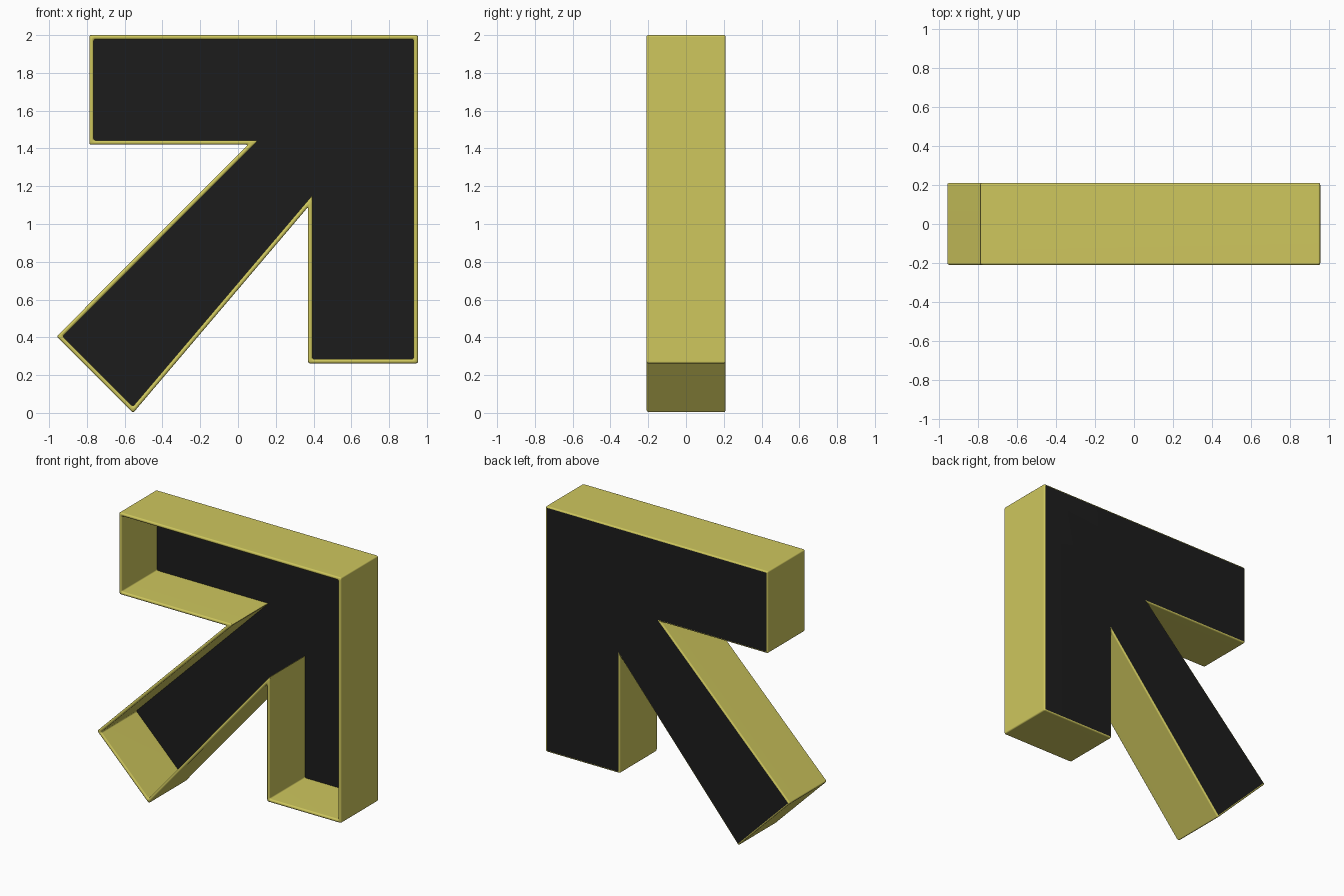
import bpy
import bmesh
from mathutils import Vector

cube = bpy.data.objects.get("Cube")
if cube:
    bpy.data.objects.remove(cube, do_unlink=True)

HALF_DEPTH = 0.21
WALL = 0.023
BEVEL = 0.01


def make_material(name, color):
    mat = bpy.data.materials.new(name)
    mat.use_nodes = True
    mat.diffuse_color = color
    mat.node_tree.nodes["Principled BSDF"].inputs["Base Color"].default_value = color
    return mat


yellow = make_material("mustard yellow", (0.62, 0.57, 0.11, 1))
black = make_material("charcoal black", (0.012, 0.012, 0.012, 1))

# Arrow outline, clockwise from the upper left corner (x, z)
outline = [Vector(p) for p in (
    (-0.787, 2.0), (0.953, 2.0), (0.953, 0.262), (0.371, 0.262), (0.371, 1.09),
    (-0.555, 0.0), (-0.96, 0.405), (0.053, 1.42), (-0.787, 1.42))]


def inset(points, distance):
    """Move every side of a clockwise outline inward with mitred corners."""
    result = []
    for i, p in enumerate(points):
        a = (p - points[i - 1]).normalized()
        b = (points[(i + 1) % len(points)] - p).normalized()
        na, nb = Vector((a.y, -a.x)), Vector((b.y, -b.x))
        result.append(p + (na + nb) * distance / (1 + na.dot(nb)))
    return result


# Hollow arrow tray: outer wall, rim, inner wall, floor and back
bm = bmesh.new()


def ring(points, y):
    return [bm.verts.new((p.x, y, p.y)) for p in points]


inner = inset(outline, WALL)
loops = [ring(outline, HALF_DEPTH), ring(outline, -HALF_DEPTH),
         ring(inner, -HALF_DEPTH), ring(inner, HALF_DEPTH - WALL)]
for first, second in zip(loops, loops[1:]):
    for i in range(len(first)):
        j = (i + 1) % len(first)
        bm.faces.new((first[i], first[j], second[j], second[i]))
back = bm.faces.new(loops[0])
floor = bm.faces.new(loops[-1])
back.material_index = floor.material_index = 1
bmesh.ops.recalc_face_normals(bm, faces=bm.faces[:])

# Round every edge except the one around the floor
floor_edges = set(floor.edges)
rounded = [e for e in bm.edges if e not in floor_edges]
bmesh.ops.bevel(bm, geom=rounded, offset=BEVEL, offset_type='OFFSET', segments=3,
                profile=0.5, affect='EDGES', clamp_overlap=True, material=0)

mesh = bpy.data.meshes.new("arrow_tray")
bm.to_mesh(mesh)
bm.free()
mesh.materials.append(yellow)
mesh.materials.append(black)
arrow = bpy.data.objects.new("arrow_tray", mesh)
bpy.context.collection.objects.link(arrow)

# Smooth the rounded edges and keep the broad faces flat
bpy.ops.object.select_all(action='DESELECT')
arrow.select_set(True)
bpy.context.view_layer.objects.active = arrow
bpy.ops.object.shade_smooth_by_angle(angle=0.8)
normals = arrow.modifiers.new("flat_faces", 'WEIGHTED_NORMAL')
normals.keep_sharp = True
